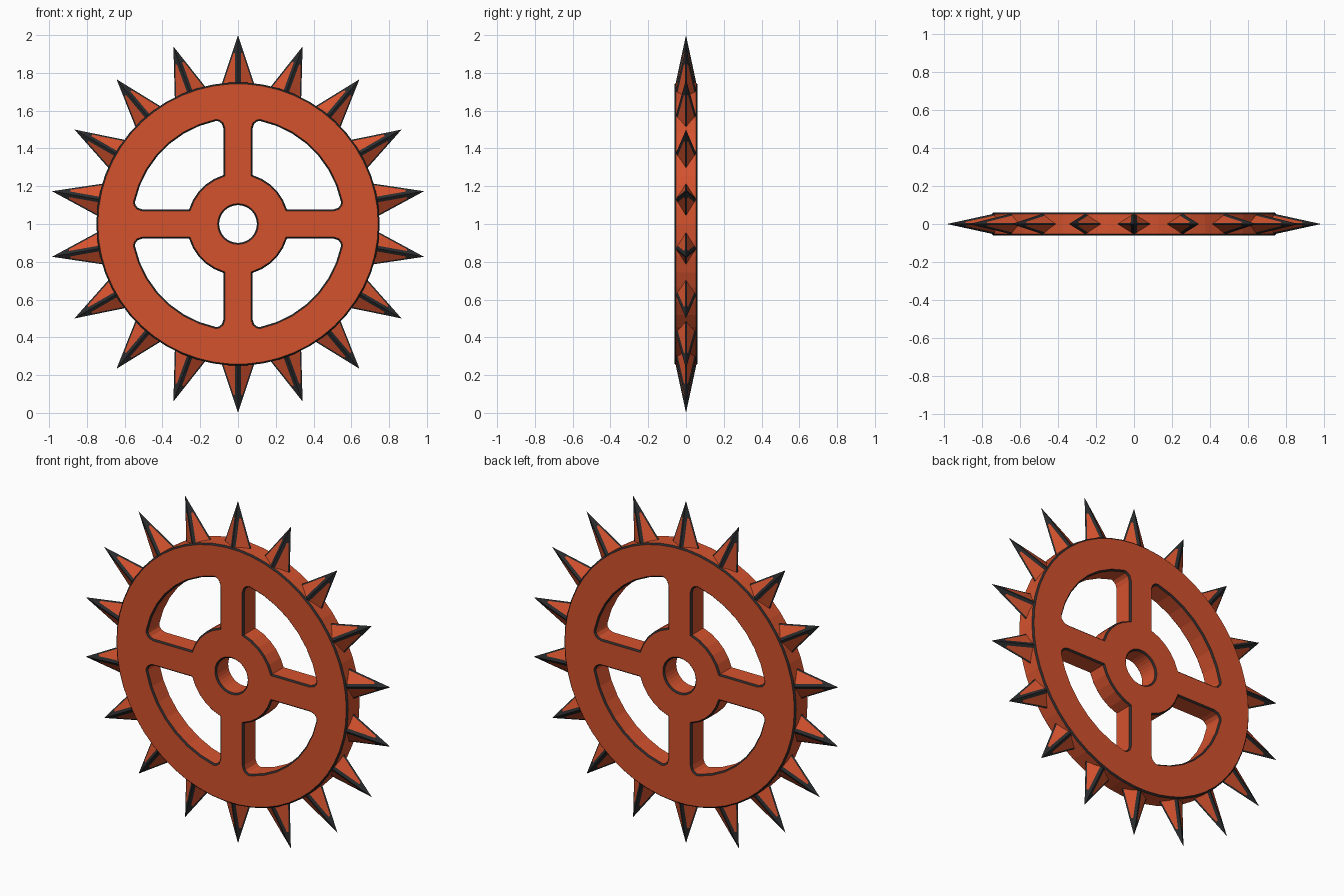
import bpy, bmesh, math

if "Cube" in bpy.data.objects:
    bpy.data.objects.remove(bpy.data.objects["Cube"])

CZ = 1.0          # axle height
HALF = 0.06       # half thickness of the wheel
EDGE = 0.008      # dark worn edge


def material(name, col):
    m = bpy.data.materials.new(name)
    m.diffuse_color = (*col, 1)
    m.use_nodes = True
    m.node_tree.nodes["Principled BSDF"].inputs["Base Color"].default_value = m.diffuse_color
    return m


orange = material("rust_orange", (0.66, 0.085, 0.027))
dark = material("charcoal", (0.023, 0.024, 0.026))


def arc(r, a0, a1, n):
    return [(r * math.cos(math.radians(a0 + (a1 - a0) * i / n)),
             r * math.sin(math.radians(a0 + (a1 - a0) * i / n))) for i in range(n + 1)]


def turn(pts, k):
    for _ in range(k):
        pts = [(-y, x) for x, y in pts]
    return pts


# Wheel outline: rim, axle hole, four windows with rounded outer corners
s = 0.077
a_hub = math.degrees(math.asin(s / 0.27))
corner = [(0.505, s), (0.53, s + 0.008), (0.543, s + 0.024)]
window = (corner + arc(0.558, 12, 78, 7)
          + [(y, x) for x, y in reversed(corner)]
          + arc(0.27, 90 - a_hub, a_hub, 5))
loops = [arc(0.75, 0, 360, 54)[:-1], arc(0.1, 0, 360, 32)[:-1]]
loops += [turn(window, k) for k in range(4)]

cu = bpy.data.curves.new("wheel_outline", 'CURVE')
cu.dimensions = '2D'
cu.fill_mode = 'BOTH'
cu.extrude = HALF - EDGE
cu.bevel_depth = EDGE
cu.bevel_resolution = 0
cu.offset = -EDGE
for pts in loops:
    sp = cu.splines.new('POLY')
    sp.points.add(len(pts) - 1)
    for p, (x, y) in zip(sp.points, pts):
        p.co = (x, y, 0, 1)
    sp.use_cyclic_u = True
tmp = bpy.data.objects.new("outline_helper", cu)
bpy.context.collection.objects.link(tmp)
dg = bpy.context.evaluated_depsgraph_get()
me = bpy.data.meshes.new_from_object(tmp.evaluated_get(dg))
bpy.data.objects.remove(tmp)

me.materials.clear()
me.materials.append(orange)
me.materials.append(dark)
bm = bmesh.new()
bm.from_mesh(me)
bmesh.ops.remove_doubles(bm, verts=bm.verts, dist=0.0005)
for v in bm.verts:                      # stand the wheel upright
    x, y, z = v.co
    v.co = (x, -z, y + CZ)
bmesh.ops.recalc_face_normals(bm, faces=bm.faces)
for f in bm.faces:                      # chamfers are dark
    f.smooth = False
    f.material_index = 1 if 0.25 < abs(f.normal.y) < 0.95 else 0
bm.to_mesh(me)
bm.free()
wheel = bpy.data.objects.new("wheel", me)
bpy.context.collection.objects.link(wheel)

# Spikes: diamond pyramids with dark ridges and dark tips
R0, R1, R2 = 0.73, 0.905, 1.0
W, H = 0.09, 0.058


def ring_points(scale):
    w, h = W * scale, H * scale
    f = 0.015 / w            # ridge strip
    e = 0.005 / h            # side strip
    q = [(w * (1 - t), h * t) for t in (0, e, 1 - f)]
    right_front = q + [(0, h)]
    left_front = [(-x, y) for x, y in reversed(q)]
    front = right_front + left_front
    back = [(x, -y) for x, y in reversed(front[1:-1])]
    return front + back


bm = bmesh.new()
for k in range(18):
    a = math.radians(20 * k)
    sa, ca = math.sin(a), math.cos(a)

    def put(r, t, y):
        return bm.verts.new((r * sa + t * ca, y, CZ + r * ca - t * sa))

    low = [put(R0, t, y) for t, y in ring_points(1)]
    mid = [put(R1, t, y) for t, y in ring_points((R2 - R1) / (R2 - R0))]
    tip = put(R2, 0, 0)
    n = len(low)
    bm.faces.new(low)
    for i in range(n):
        j = (i + 1) % n
        side = bm.faces.new((low[i], low[j], mid[j], mid[i]))
        side.material_index = 0 if i % 3 == 1 else 1
        bm.faces.new((mid[i], mid[j], tip)).material_index = 1
bmesh.ops.recalc_face_normals(bm, faces=bm.faces)
me = bpy.data.meshes.new("spikes")
bm.to_mesh(me)
bm.free()
me.materials.append(orange)
me.materials.append(dark)
spikes = bpy.data.objects.new("spikes", me)
bpy.context.collection.objects.link(spikes)
